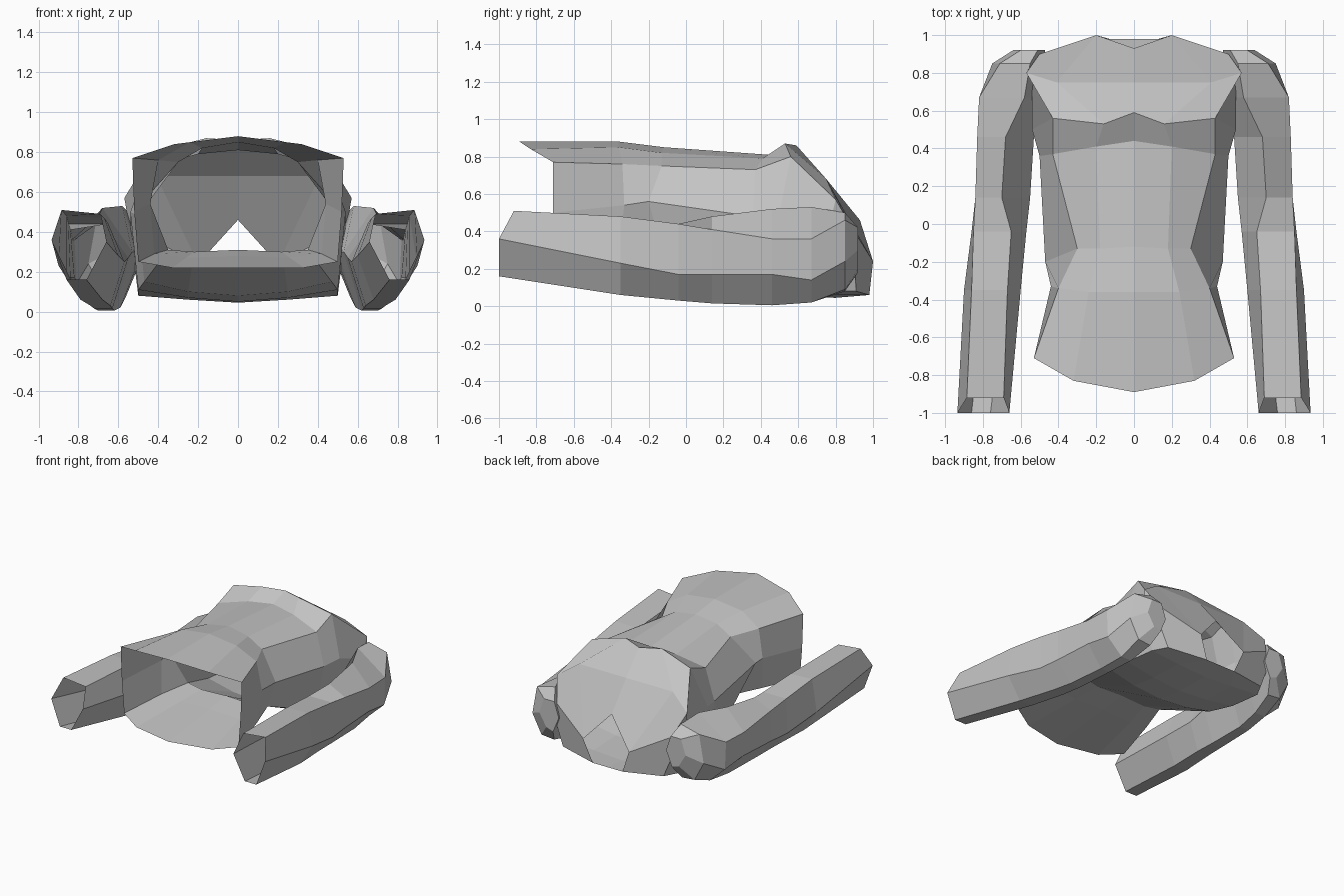
import bpy
import bmesh

default_cube = bpy.data.objects.get("Cube")
if default_cube:
    bpy.data.objects.remove(default_cube, do_unlink=True)

# One plain grey cloth
cloth = bpy.data.materials.new("grey_cloth")
cloth.use_nodes = True
grey = (0.55, 0.55, 0.55, 1)
cloth.diffuse_color = grey
cloth.node_tree.nodes["Principled BSDF"].inputs["Base Color"].default_value = grey


def loft(bm, sections, closed):
    """Skin faces between successive sections and return the vertex rings."""
    rings = [[bm.verts.new(point) for point in section] for section in sections]
    for near, far in zip(rings, rings[1:]):
        count = len(near)
        for i in range(count if closed else count - 1):
            j = (i + 1) % count
            bm.faces.new((near[i], near[j], far[j], far[i]))
    return rings


def finish(bm, name):
    """Turn the half mesh into a flat shaded object mirrored across x."""
    bmesh.ops.recalc_face_normals(bm, faces=bm.faces[:])
    mesh = bpy.data.meshes.new(name)
    bm.to_mesh(mesh)
    bm.free()
    mesh.materials.append(cloth)
    obj = bpy.data.objects.new(name, mesh)
    bpy.context.collection.objects.link(obj)
    mirror = obj.modifiers.new("Mirror", "MIRROR")
    mirror.use_axis[0] = True
    mirror.merge_threshold = 0.001
    return obj


# Torso half sections, each running from top centre round to bottom centre
hem = [(0, -.89, .88), (.32, -.83, .84), (.53, -.71, .77), (.52, -.71, .5),
       (.5, -.71, .25), (.33, -.8, .22), (0, -.87, .22)]
waist = [(0, -.36, .88), (.24, -.36, .85), (.4, -.34, .76), (.44, -.33, .54),
         (.42, -.36, .29), (.26, -.35, .27), (0, -.35, .28)]
pinch = [(0, -.12, .85), (.18, -.13, .82), (.3, -.13, .75), (.47, -.2, .56),
         (.35, -.13, .31), (.22, -.15, .3), (0, -.15, .31)]
under_chest = [(0, .44, .81), (.2, .41, .79), (.43, .37, .73), (.5, .36, .48),
               (.47, .3, .15), (.25, .3, .1), (0, .3, .08)]
chest = [(0, .59, .86), (.16, .53, .87), (.43, .56, .8), (.54, .5, .5),
         (.5, .52, .11), (.25, .52, .07), (0, .52, .05)]
collarbone = [(0, .75, .68), (.41, .75, .68), (.57, .8, .57), (.54, .76, .4),
              (.5, .8, .08), (.25, .8, .06), (0, .8, .045)]
neck = [(0, .93, .46), (.2, 1, .24), (.5, .9, .4), (.51, .9, .25),
        (.44, .91, .08), (.13, .98, .06), (0, .98, .06)]

bm = bmesh.new()
rings = loft(bm, [hem, waist, pinch, under_chest, chest, collarbone, neck], False)

# Shoulder end, leaving the neck open
bm.faces.new(rings[-1][1:6])
finish(bm, "torso_shell")


def ring(y, *outline):
    return [(x, y, z) for x, z in outline]


# Sleeve: six sided tube with a slanted open cuff and closed shoulder
cuff = [(.69, -.92, .49), (.885, -.92, .51), (.935, -1, .36),
        (.86, -1, .16), (.76, -1, .16), (.66, -1, .35)]
forearm = ring(-.35, (.67, .47), (.86, .48), (.9, .23), (.79, .06), (.68, .06), (.6, .28))
elbow = ring(-.04, (.65, .44), (.85, .44), (.86, .17), (.74, .03), (.64, .03), (.57, .25))
bend = ring(.14, (.7, .48), (.84, .41), (.84, .17), (.72, .015), (.63, .015), (.55, .27))
upper_arm = ring(.46, (.68, .52), (.83, .36), (.82, .17), (.7, .005), (.62, .005), (.53, .3))
shoulder = ring(.67, (.58, .53), (.82, .36), (.81, .14), (.68, .02), (.59, .02), (.5, .3))
shoulder_top = ring(.85, (.55, .5), (.71, .46), (.75, .24), (.67, .09), (.56, .08), (.48, .3))
shoulder_cap = ring(.92, (.51, .42), (.6, .42), (.64, .3), (.58, .2), (.52, .18), (.47, .3))

bm = bmesh.new()
rings = loft(bm, [cuff, forearm, elbow, bend, upper_arm, shoulder,
                  shoulder_top, shoulder_cap], True)
bm.faces.new(rings[-1])
finish(bm, "sleeves")
